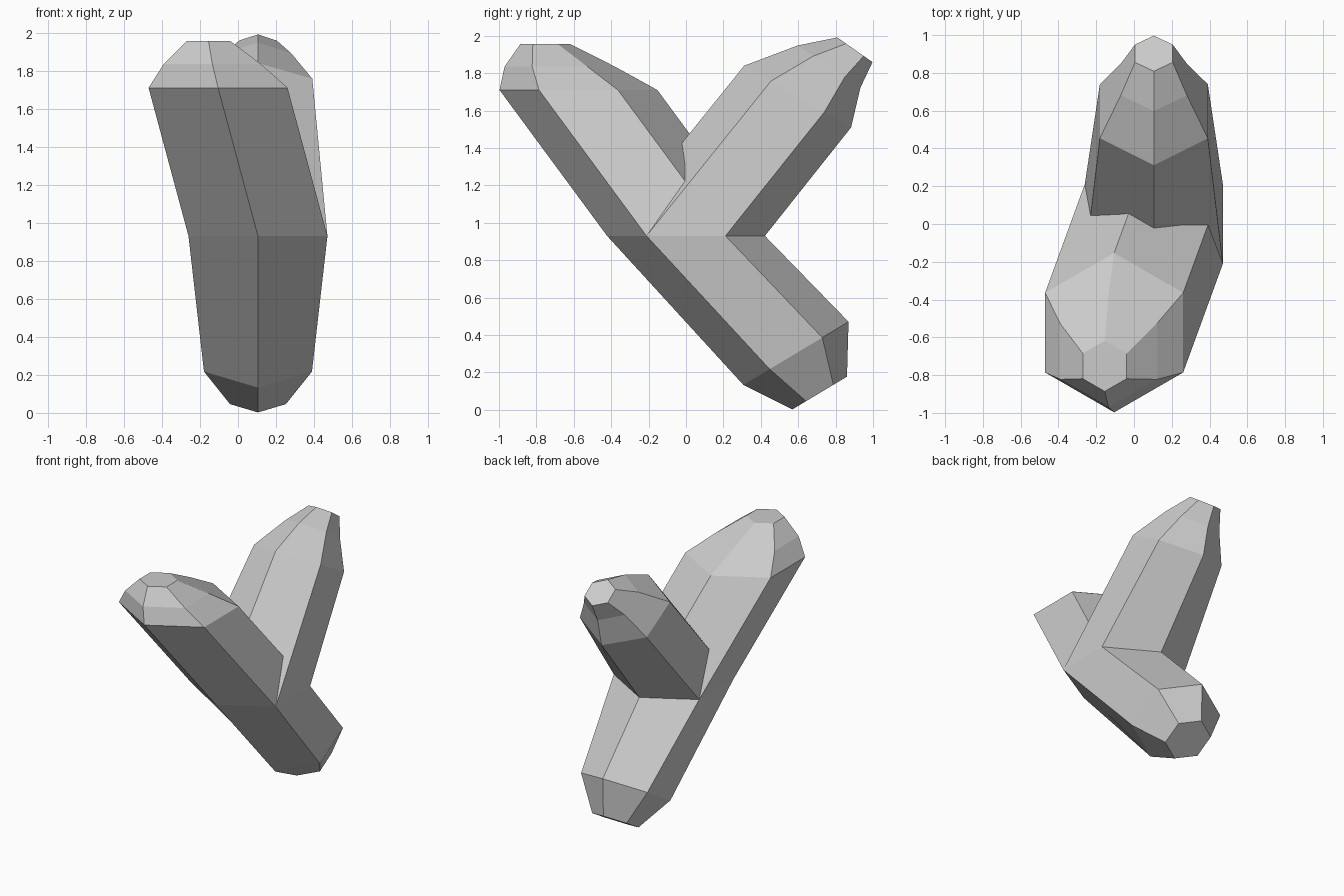
import bpy, bmesh
from math import sin, cos, radians

if "Cube" in bpy.data.objects:
    bpy.data.objects.remove(bpy.data.objects["Cube"])


def ring(bm, x, y, z, r, tilt):
    # Hexagon with a corner facing front, tilted about the x axis
    t = radians(tilt)
    verts = []
    for k in range(6):
        a = radians(60 * k - 90)
        u, v = r * cos(a), r * sin(a)
        verts.append(bm.verts.new((x + u, y + v * cos(t), z + v * sin(t))))
    return verts


def loft(name, sections, cap_start=True):
    bm = bmesh.new()
    rings = [ring(bm, *s) for s in sections]
    for a, b in zip(rings, rings[1:]):
        for i in range(6):
            j = (i + 1) % 6
            bm.faces.new((a[i], a[j], b[j], b[i]))
    if cap_start:
        bm.faces.new(rings[0][::-1])
    bm.faces.new(rings[-1])
    mesh = bpy.data.meshes.new(name)
    bm.to_mesh(mesh)
    bm.free()
    obj = bpy.data.objects.new(name, mesh)
    bpy.context.collection.objects.link(obj)
    return obj


# Shared joint hexagon: x, y, z, radius, tilt
joint = (0.105, 0, 0.93, 0.422, 0)

# Lower stem running up into the front branch
loft("stem_and_front_branch", [
    (0.105, 0.715, 0.09, 0.17, 31),
    (0.105, 0.588, 0.302, 0.328, 31),
    joint,
    (-0.105, -0.575, 1.71, 0.422, 0),
    (-0.135, -0.675, 1.835, 0.295, 0),
    (-0.155, -0.752, 1.955, 0.134, 0),
])

# Back branch growing out of the same joint
loft("back_branch", [
    joint,
    (0.105, 0.597, 1.675, 0.33, -30),
    (0.105, 0.765, 1.835, 0.202, -34),
    (0.105, 0.903, 1.925, 0.115, -35),
], cap_start=False)
